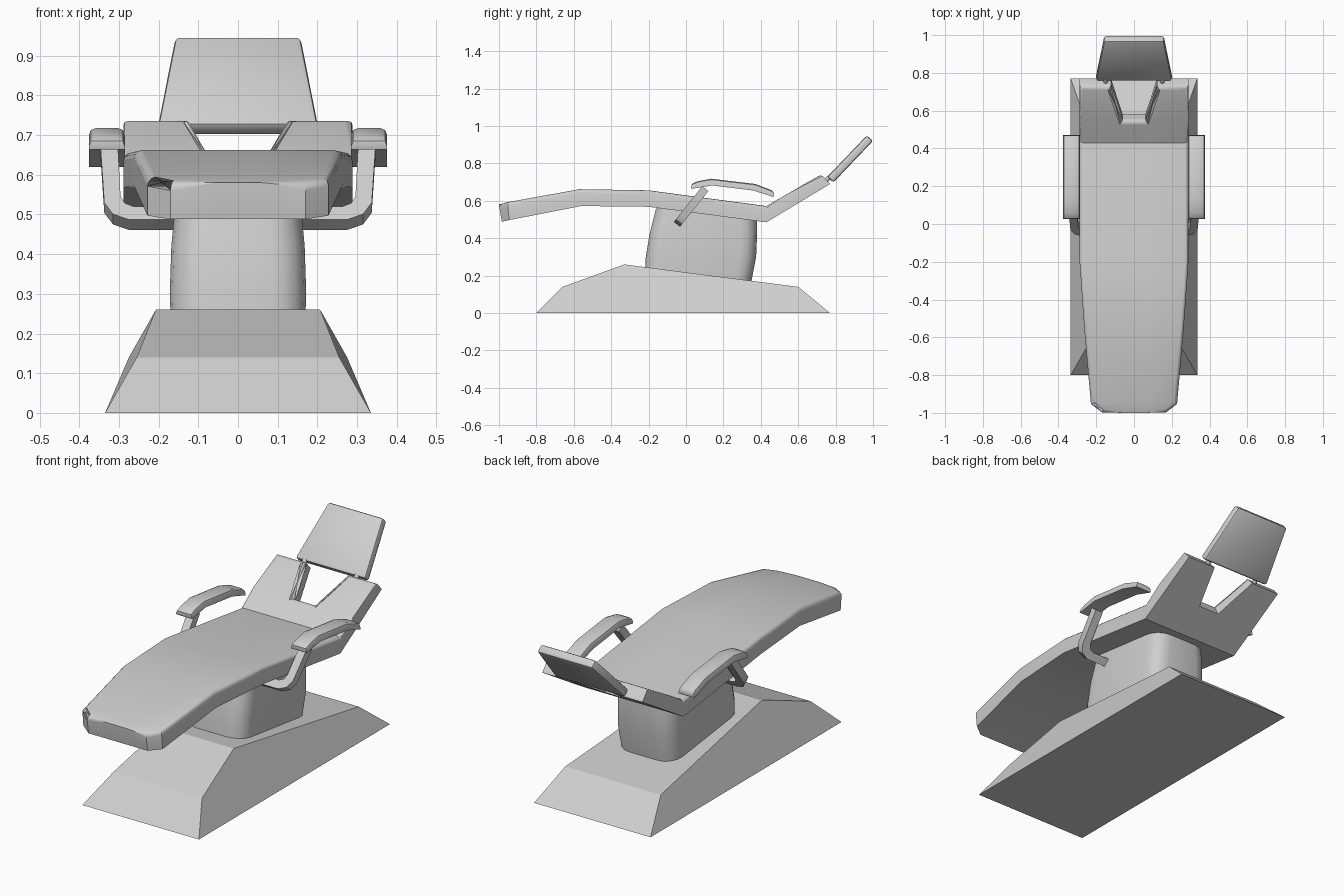
import bpy
import bmesh
from math import radians, cos, sin, pi
from mathutils import Vector

if "Cube" in bpy.data.objects:
    bpy.data.objects.remove(bpy.data.objects["Cube"])

GREY = (0.62, 0.62, 0.62, 1)
grey = bpy.data.materials.new("light grey")
grey.use_nodes = True
grey.diffuse_color = GREY
grey.node_tree.nodes["Principled BSDF"].inputs["Base Color"].default_value = GREY


def finish(name, bm, angle=30):
    bmesh.ops.recalc_face_normals(bm, faces=bm.faces)
    mesh = bpy.data.meshes.new(name)
    bm.to_mesh(mesh)
    bm.free()
    mesh.materials.append(grey)
    obj = bpy.data.objects.new(name, mesh)
    bpy.context.collection.objects.link(obj)
    bpy.ops.object.select_all(action="DESELECT")
    obj.select_set(True)
    bpy.context.view_layer.objects.active = obj
    bpy.ops.object.shade_smooth_by_angle(angle=radians(angle))
    return obj


def loft(bm, rings):
    """Skin closed rings of points and cap both ends."""
    rows = [[bm.verts.new(p) for p in ring] for ring in rings]
    n = len(rows[0])
    for a, b in zip(rows, rows[1:]):
        for i in range(n):
            j = (i + 1) % n
            bm.faces.new((a[i], a[j], b[j], b[i]))
    bm.faces.new(rows[0])
    bm.faces.new(rows[-1])
    return rows


def bevel(bm, edges, width, segments=2):
    bmesh.ops.bevel(bm, geom=edges, offset=width, segments=segments,
                    profile=0.5, affect="EDGES", clamp_overlap=True)


# Floor base: a side profile whose width narrows with height
base_profile = [(-0.8, 0, 0.335), (-0.66, 0.14, 0.255), (-0.33, 0.26, 0.207),
                (0.6, 0.14, 0.275), (0.77, 0, 0.335)]
bm = bmesh.new()
loft(bm, [[(s * w, y, z) for y, z, w in base_profile] for s in (-1, 1)])
finish("floor_base", bm, 15)

# Column: rounded rectangles stacked upwards
def rounded_ring(z, half, front, back, radius=0.085, steps=4):
    ring = []
    corners = [(half, back), (-half, back), (-half, front), (half, front)]
    for k, (x, y) in enumerate(corners):
        cx = x - radius if x > 0 else x + radius
        cy = y - radius if y == back else y + radius
        for i in range(steps + 1):
            a = pi / 2 * (k + i / steps)
            ring.append((cx + radius * cos(a), cy + radius * sin(a), z))
    return ring


bm = bmesh.new()
loft(bm, [rounded_ring(*r) for r in [
    (0.12, 0.165, -0.225, 0.34), (0.3, 0.172, -0.215, 0.375),
    (0.42, 0.168, -0.195, 0.38), (0.56, 0.155, -0.16, 0.38)]])
finish("support_column", bm, 35)

# Seat and backrest: cushion rows of (half width, notch half width, top yz, bottom yz)
rows = [
    (0.17, 0.06, (-1.0, 0.58), (-0.985, 0.488)),
    (0.228, 0.06, (-0.955, 0.592), (-0.945, 0.497)),
    (0.262, 0.06, (-0.57, 0.662), (-0.56, 0.572)),
    (0.288, 0.06, (-0.2, 0.656), (-0.2, 0.568)),
    (0.288, 0.06, (0.43, 0.572), (0.43, 0.485)),
    (0.288, 0.06, (0.545, 0.639), (0.58, 0.575)),
    (0.288, 0.122, (0.725, 0.742), (0.77, 0.69)),
]
bm = bmesh.new()
top, low = [], []
for w, n, t, b in rows:
    top.append([bm.verts.new((x, *t)) for x in (-w, -n, n, w)])
    low.append([bm.verts.new((x, *b)) for x in (-w, -n, n, w)])
for grid in (top, low):
    for i in range(len(rows) - 1):
        for j in range(3):
            if j == 1 and i == len(rows) - 2:
                continue  # the opening in the backrest
            bm.faces.new((grid[i][j], grid[i][j + 1], grid[i + 1][j + 1], grid[i + 1][j]))
upper = {v for row in top for v in row}
partner = {a: b for r, s in zip(top, low) for a, b in zip(r, s)}
rim = [e for e in bm.edges if e.is_boundary and e.verts[0] in upper]
for e in rim:
    a, b = e.verts
    bm.faces.new((a, b, partner[b], partner[a]))
bevel(bm, rim, 0.02, 3)
finish("seat_cushion", bm)

# Headrest: tapered plate along the sloping axis
bm = bmesh.new()
along, across = Vector((0, 0.212, 0.222)), Vector((0, 0.033, -0.03))
start = Vector((0, 0.755, 0.728))
rings = []
for w, t in ((0.202, 0), (0.158, 1)):
    p = start + along * t
    side = Vector((w, 0, 0))
    rings.append([p - side, p + side, p + side + across, p - side + across])
loft(bm, rings)
bevel(bm, list(bm.edges), 0.012)
finish("headrest", bm)

# Armrests on both sides
pad_top = [(0.022, 0.688), (0.06, 0.704), (0.135, 0.718), (0.37, 0.69), (0.455, 0.658), (0.475, 0.645)]
pad_low = [(0.468, 0.62), (0.36, 0.655), (0.14, 0.682), (0.03, 0.664)]
arm_outline = [(0.155, 0), (0.275, 0), (0.315, 0.018), (0.337, 0.055), (0.347, 0.245),
               (0.303, 0.245), (0.296, 0.075), (0.285, 0.053), (0.262, 0.042), (0.155, 0.042)]
arm_up, arm_depth = Vector((0, 0.62, 0.78)), Vector((0, 0.033, -0.026))
arm_start = Vector((0, -0.065, 0.487))

for side, label in ((1, "left"), (-1, "right")):
    bm = bmesh.new()
    pad = loft(bm, [[(side * x, y, z) for y, z in pad_top + pad_low] for x in (0.285, 0.376)])
    upper = {v for row in pad for v in row[:len(pad_top)]}
    ends = {row[k] for row in pad for k in (0, len(pad_top) - 1)}
    edges = [e for e in bm.edges if all(v in upper for v in e.verts)
             and (e.verts[0].co.x == e.verts[1].co.x or all(v in ends for v in e.verts))]
    bevel(bm, edges, 0.018)
    finish(label + "_armrest_pad", bm, 40)

    bm = bmesh.new()
    outline = [arm_start + Vector((side * x, 0, 0)) + arm_up * s for x, s in arm_outline]
    loft(bm, [outline, [p + arm_depth for p in outline]])
    finish(label + "_armrest_bracket", bm)

    # Headrest peg
    bm = bmesh.new()
    rings = []
    for y, z in ((0.735, 0.698), (0.785, 0.741)):
        rings.append([(side * 0.15 + 0.012 * cos(k * pi / 4),
                       y - 0.008 * sin(k * pi / 4),
                       z + 0.009 * sin(k * pi / 4)) for k in range(8)])
    loft(bm, rings)
    finish(label + "_headrest_peg", bm, 50)
